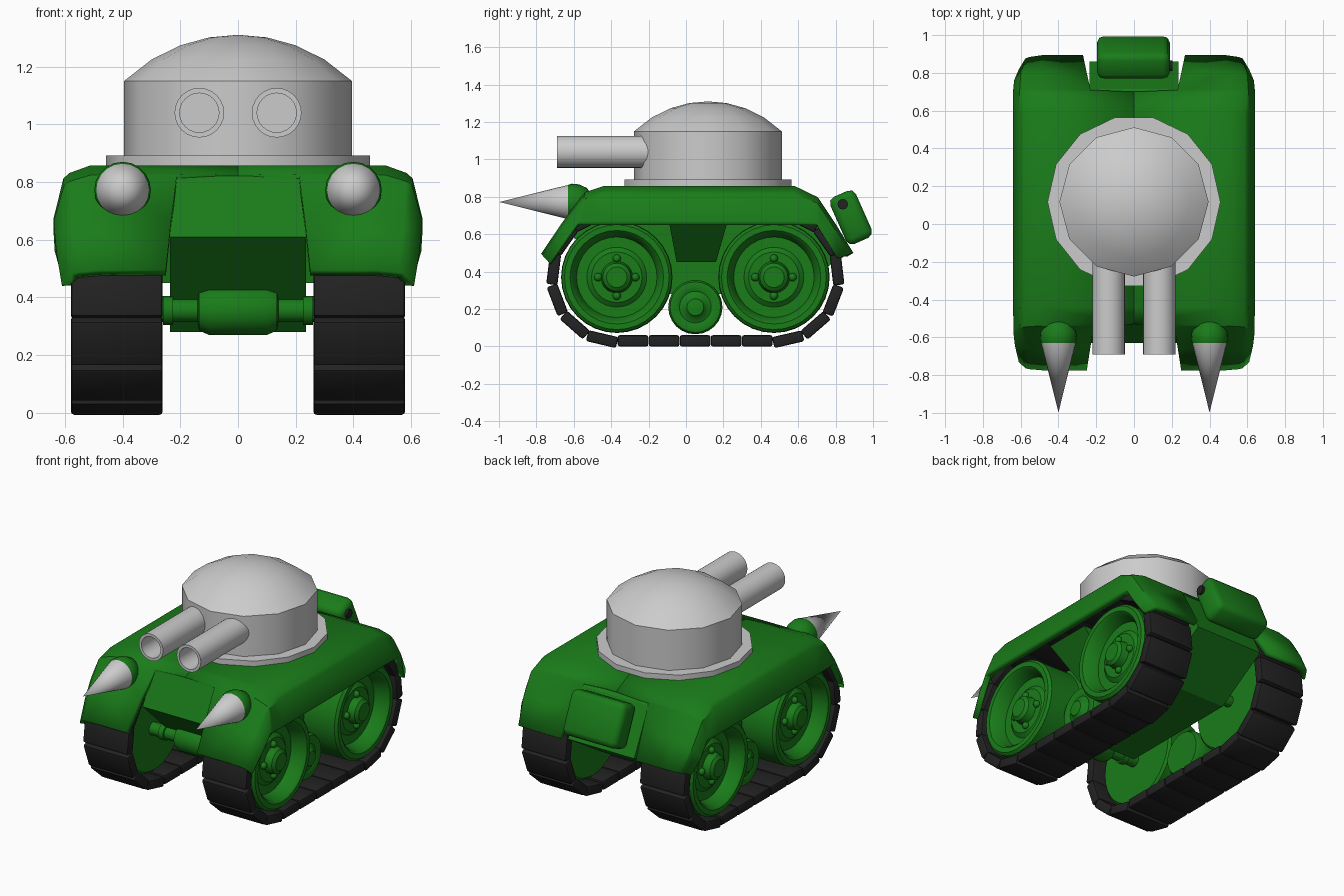
import bpy, bmesh
from math import pi, sin, cos, radians, sqrt
from mathutils import Matrix, Vector

if "Cube" in bpy.data.objects:
    bpy.data.objects.remove(bpy.data.objects["Cube"])

def mat(name, c):
    m = bpy.data.materials.new(name)
    m.diffuse_color = (*c, 1)
    m.use_nodes = True
    m.node_tree.nodes["Principled BSDF"].inputs["Base Color"].default_value = m.diffuse_color
    return m

GREEN = mat("green_paint", (0.01, 0.2, 0.01))
BLACK = mat("black_rubber", (0.016, 0.016, 0.016))
T = Matrix.Translation
ALONG_X = Matrix.Rotation(pi / 2, 4, 'Y')
ALONG_FRONT = Matrix.Rotation(pi / 2, 4, 'X')   # local z points to -y

def finish(name, bm, material=None, angle=29, recalc=True):
    if recalc:
        bmesh.ops.recalc_face_normals(bm, faces=bm.faces[:])
    me = bpy.data.meshes.new(name)
    bm.to_mesh(me)
    bm.free()
    ob = bpy.data.objects.new(name, me)
    bpy.context.collection.objects.link(ob)
    if material:
        me.materials.append(material)
    bpy.ops.object.select_all(action='DESELECT')
    ob.select_set(True)
    bpy.context.view_layer.objects.active = ob
    bpy.ops.object.shade_smooth_by_angle(angle=radians(angle))
    return ob

def revolve(name, profile, n, M, material=None, angle=29):
    """Turn (radius, height) points round local z, then place with M."""
    bm = bmesh.new()
    rings = [[bm.verts.new((r * cos(2 * pi * k / n), r * sin(2 * pi * k / n), h))
              for k in range(n)] for r, h in profile]
    for a, b in zip(rings, rings[1:]):
        for k in range(n):
            bm.faces.new((a[k], a[(k + 1) % n], b[(k + 1) % n], b[k]))
    bmesh.ops.remove_doubles(bm, verts=bm.verts[:], dist=1e-5)
    bmesh.ops.transform(bm, matrix=M, verts=bm.verts[:])
    return finish(name, bm, material, angle)

def add_box(bm, size, M, bevel):
    b = bmesh.new()
    bmesh.ops.create_cube(b, size=1)
    bmesh.ops.scale(b, vec=size, verts=b.verts[:])
    bmesh.ops.bevel(b, geom=b.edges[:], offset=bevel, segments=2, profile=0.5, affect='EDGES')
    bmesh.ops.transform(b, matrix=M, verts=b.verts[:])
    tmp = bpy.data.meshes.new("tmp")
    b.to_mesh(tmp)
    b.free()
    bm.from_mesh(tmp)
    bpy.data.meshes.remove(tmp)

def loft(name, sections, material):
    """Solid between two closed outlines with equal point counts."""
    bm = bmesh.new()
    a, b = [[bm.verts.new(p) for p in s] for s in sections]
    n = len(a)
    bm.faces.new(a)
    bm.faces.new(b)
    for i in range(n):
        bm.faces.new((a[i], a[(i + 1) % n], b[(i + 1) % n], b[i]))
    return finish(name, bm, material, 25)

# central hull
hull = [(-.44, .855), (-.53, .82), (-.63, .61), (-.28, .28), (.52, .28),
        (.86, .49), (.715, .775), (.58, .855)]
loft("hull", [[(x, y, z) for y, z in hull] for x in (-.235, .235)], GREEN)

# fender shells: (top y, z), (skirt edge y, z), inner x, outer x; they meet at x = 0 on top
stations = [((-.775, .495), (-.725, .44), .25, .61), ((-.66, .665), (-.645, .56), .232, .63),
            ((-.54, .825), (-.58, .65), .212, .638), ((-.53, .828), (-.57, .65), 0, .638),
            ((-.44, .858), (-.44, .65), 0, .64),
            ((.58, .858), (.58, .65), 0, .64), ((.70, .80), (.70, .65), 0, .64),
            ((.71, .79), (.705, .64), .23, .64),
            ((.80, .655), (.755, .56), .25, .635), ((.895, .50), (.81, .47), .27, .61)]
for s in (1, -1):
    bm = bmesh.new()
    rows = []
    for (ty, tz), (sy, sz), xi, xo in stations:
        cols = [(xi, 0), (xo - .13, 0), (xo - .055, .13), (xo - .035, .22), (xo, .9), (xo, 1)]
        rows.append([bm.verts.new((s * x, ty + (sy - ty) * t, tz + (sz - tz) * t)) for x, t in cols])
    for a, b in zip(rows, rows[1:]):
        for k in range(5):
            bm.faces.new((a[k], a[k + 1], b[k + 1], b[k]))
    bm.normal_update()
    if sum(f.normal.z for f in bm.faces) < 0:
        bmesh.ops.reverse_faces(bm, faces=bm.faces[:])
    fender = finish("fender", bm, GREEN, 35, recalc=False)
    mod = fender.modifiers.new("thickness", 'SOLIDIFY')
    mod.thickness = .035
    mod.offset = -1

    # sloping bracket between the wheels
    loft("side_bracket", [[(s * .2, -.09, .66), (s * .2, .22, .66), (s * .2, .16, .45), (s * .2, -.05, .45)],
                          [(s * .56, -.09, .66), (s * .56, .22, .66), (s * .34, .16, .45), (s * .34, -.05, .45)]], GREEN)

# wheels, bolts and tracks
big = [(0, .565), (.055, .565), (.075, .55), (.085, .505), (.135, .505), (.16, .485), (.215, .485),
       (.235, .56), (.25, .575), (.28, .575), (.295, .56), (.298, .345), (.285, .33), (0, .33)]
small = [(0, .49), (.045, .485), (.06, .465), (.085, .455), (.11, .465), (.135, .46),
         (.145, .44), (.145, .345), (.13, .32), (0, .32)]
FRONT, REAR, WZ, TR = -.37, .47, .37, .34
span, arc = REAR - FRONT, pi * TR

def track_point(s):
    """Centre and pitch of a link at distance s round the loop."""
    s %= 2 * (span + arc)
    if s < span:
        return FRONT + s, WZ - TR, 0
    s -= span
    if s < arc:
        a = s / TR
        return REAR + TR * sin(a), WZ - TR * cos(a), a
    s -= arc
    if s < span:
        return REAR - s, WZ + TR, pi
    a = pi + (s - span) / TR
    return FRONT + TR * sin(a), WZ - TR * cos(a), a

for s in (1, -1):
    flip = Matrix.Scale(s, 4, (1, 0, 0))
    for label, y in (("front", FRONT), ("rear", REAR)):
        revolve(label + "_wheel", big, 32, flip @ T((0, y, WZ)) @ ALONG_X, GREEN, angle=35)
        bm = bmesh.new()
        for k in range(4):
            p = Vector((s * .51, y + .1 * cos(k * pi / 2), WZ + .1 * sin(k * pi / 2)))
            bmesh.ops.create_uvsphere(bm, u_segments=10, v_segments=6, radius=.022, matrix=T(p))
        finish(label + "_wheel_bolts", bm, GREEN, 60)
    revolve("small_wheel", small, 24, flip @ T((0, .05, .21)) @ ALONG_X, GREEN, angle=40)

    bm = bmesh.new()
    n = 23
    for k in range(n):
        y, z, a = track_point(.087 + k * 2 * (span + arc) / n)
        add_box(bm, (.318, .164, .06), T((s * .42, y, z)) @ Matrix.Rotation(a, 4, 'X'), .011)
    finish("track", bm, BLACK, 30)

# axles, the front one with a gearbox bulge
half = [(.04, .36), (.04, .26), (.05, .26), (.05, .225), (.04, .225), (.04, .14), (.07, .135), (.085, .10)]
axle = [(0, .36)] + half + [(r, -h) for r, h in reversed(half)] + [(0, -.36)]
revolve("front_axle", axle, 16, T((0, FRONT - .02, .355)) @ ALONG_X, GREEN)
revolve("rear_axle", [(0, -.36), (.035, -.36), (.035, .36), (0, .36)], 12, T((0, REAR, WZ)) @ ALONG_X, GREEN)

# turret ring, drum and dome
C = T((0, .117, 0))
revolve("turret_ring", [(0, .84), (.458, .84), (.458, .892), (0, .892)], 14, C, angle=31)
R = .567
dome = [(r, 1.31 - R + sqrt(R * R - r * r)) for r in (.395, .3, .2, .1, 0)]
revolve("turret", [(0, .88), (.395, .88)] + dome, 12, C, angle=32)

# gun barrels
for s in (1, -1):
    revolve("gun_barrel", [(0, .1), (.086, .1), (.086, .69), (.068, .69), (.068, .45), (0, .45)], 24,
            T((s * .134, 0, 1.04)) @ ALONG_FRONT)

# front spikes in rounded mounts
for s in (1, -1):
    M = T((s * .4, -.62, .772)) @ ALONG_FRONT
    revolve("spike", [(0, 0), (.094, 0), (0, .378)], 20, M)
    revolve("spike_mount", [(0, .015), (.09, .015), (.098, -.01), (.094, -.05), (.075, -.09),
                            (.045, -.113), (0, -.12)], 20, M, GREEN, angle=40)

# rear tank with filler cap
bm = bmesh.new()
add_box(bm, (.385, .15, .275), T((-.003, .882, .69)) @ Matrix.Rotation(radians(24), 4, 'X'), .035)
finish("rear_tank", bm, GREEN, 50)
revolve("filler_cap", [(0, .15), (.028, .15), (.028, .205), (0, .205)], 12, T((0, .838, .76)) @ ALONG_X, BLACK)
